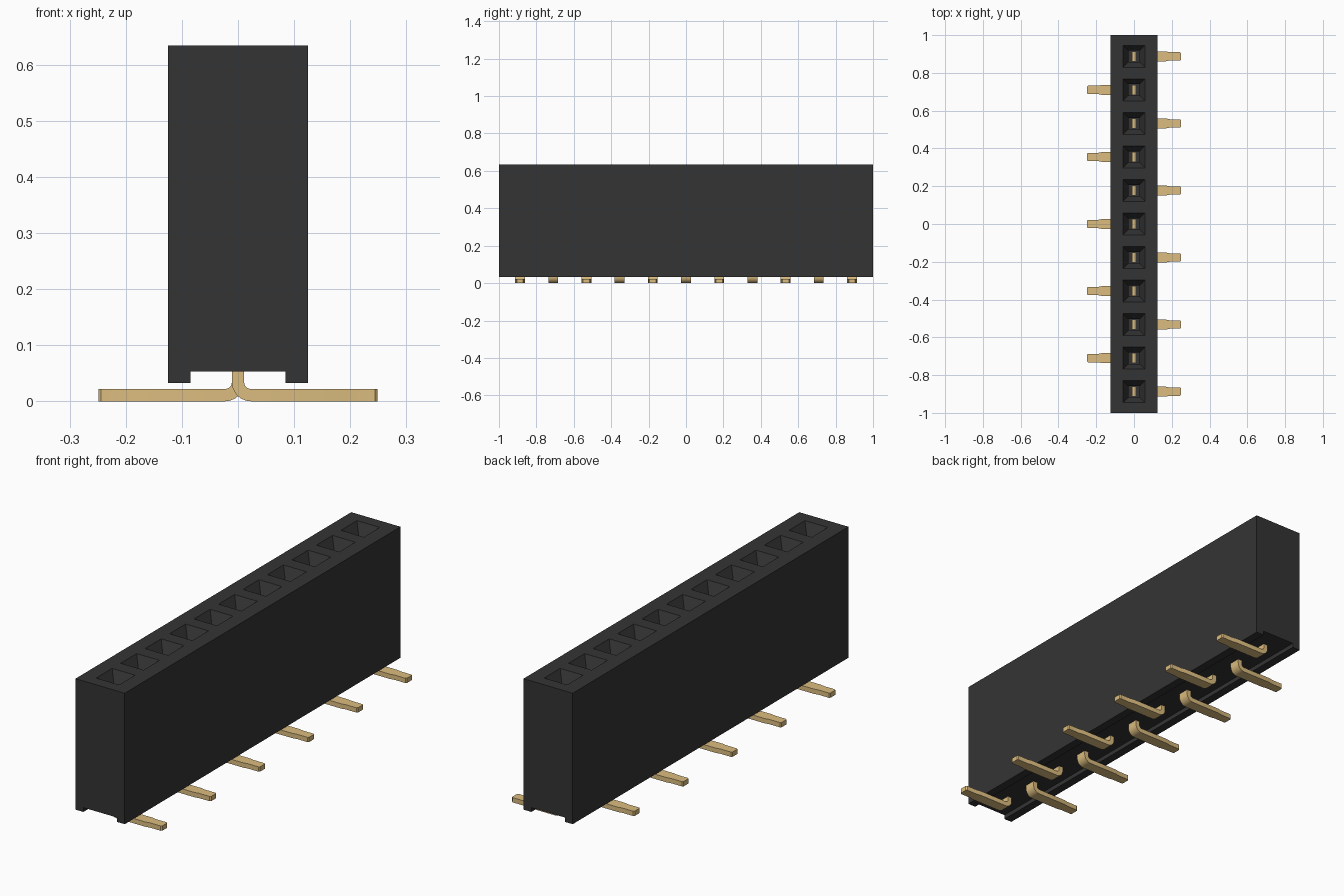
import bpy, bmesh, math

if "Cube" in bpy.data.objects:
    bpy.data.objects.remove(bpy.data.objects["Cube"], do_unlink=True)

COUNT, PITCH = 11, 0.1775
TOP = 0.634


def material(name, rgb):
    m = bpy.data.materials.new(name)
    m.use_nodes = True
    m.diffuse_color = (*rgb, 1)
    m.node_tree.nodes["Principled BSDF"].inputs["Base Color"].default_value = (*rgb, 1)
    return m


def finish(name, bm, mat):
    bmesh.ops.recalc_face_normals(bm, faces=bm.faces)
    mesh = bpy.data.meshes.new(name)
    bm.to_mesh(mesh)
    bm.free()
    mesh.materials.append(mat)
    ob = bpy.data.objects.new(name, mesh)
    bpy.context.collection.objects.link(ob)
    return ob


def loft(bm, rings):
    """Skin a list of equal-length point rings and cap both ends."""
    rings = [[bm.verts.new(p) for p in ring] for ring in rings]
    n = len(rings[0])
    for a, b in zip(rings, rings[1:]):
        for i in range(n):
            j = (i + 1) % n
            bm.faces.new((a[i], a[j], b[j], b[i]))
    bm.faces.new(rings[0])
    bm.faces.new(rings[-1])


black = material("black_plastic", (0.034, 0.034, 0.034))
gold = material("gold_metal", (0.709, 0.504, 0.211))

# Housing: block with a standoff channel along its underside
profile = [(-0.125, 0.033), (-0.085, 0.033), (-0.085, 0.053), (0.085, 0.053),
           (0.085, 0.033), (0.125, 0.033), (0.125, TOP), (-0.125, TOP)]
bm = bmesh.new()
loft(bm, [[(x, y, z) for x, z in profile] for y in (-1, 1)])
housing = finish("housing", bm, black)

# Socket cutter: funnel mouth above a deep square hole, one per contact
rows = [(i - (COUNT - 1) / 2) * PITCH for i in range(COUNT)]
bm = bmesh.new()
for y in rows:
    loft(bm, [[(sx * r, y + sy * r, z) for sx, sy in ((-1, -1), (1, -1), (1, 1), (-1, 1))]
              for r, z in ((0.03, 0.2), (0.03, 0.584), (0.058, TOP), (0.058, TOP + 0.05))])
cutter = finish("socket_cutter", bm, black)
cutter.hide_render = True
mod = housing.modifiers.new("sockets", 'BOOLEAN')
mod.operation = 'DIFFERENCE'
mod.solver = 'EXACT'
mod.object = cutter
bpy.context.view_layer.objects.active = housing
bpy.ops.object.modifier_apply(modifier=mod.name)
bpy.data.objects.remove(cutter, do_unlink=True)

# Pins: strip swept down the socket, round the bend and out to a tapered foot.
# Each station is (inner point, outer point, half width).
T = 0.011
stations = [((T, 0.3), (-T, 0.3), 0.026), ((T, 0.034), (-T, 0.034), 0.026)]
for k in range(1, 7):
    a = math.radians(180 + 15 * k)
    cx, cz = T + 0.012, 0.034
    stations.append(((cx + 0.012 * math.cos(a), cz + 0.012 * math.sin(a)),
                     (cx + 0.034 * math.cos(a), cz + 0.034 * math.sin(a)), 0.026))
for x, w in ((0.17, 0.026), (0.19, 0.022), (0.244, 0.022), (0.249, 0.017)):
    stations.append(((x, 0.022), (x, 0.0), w))

for i, y in enumerate(rows):
    s = 1 if i % 2 == 0 else -1
    bm = bmesh.new()
    loft(bm, [[(s * p[0], y - w, p[1]), (s * p[0], y + w, p[1]),
               (s * q[0], y + w, q[1]), (s * q[0], y - w, q[1])]
              for p, q, w in stations])
    pin = finish(f"pin_{'left' if s > 0 else 'right'}_{i + 1}", bm, gold)
    bpy.ops.object.select_all(action='DESELECT')
    pin.select_set(True)
    bpy.context.view_layer.objects.active = pin
    bpy.ops.object.shade_smooth_by_angle(angle=math.radians(30))
